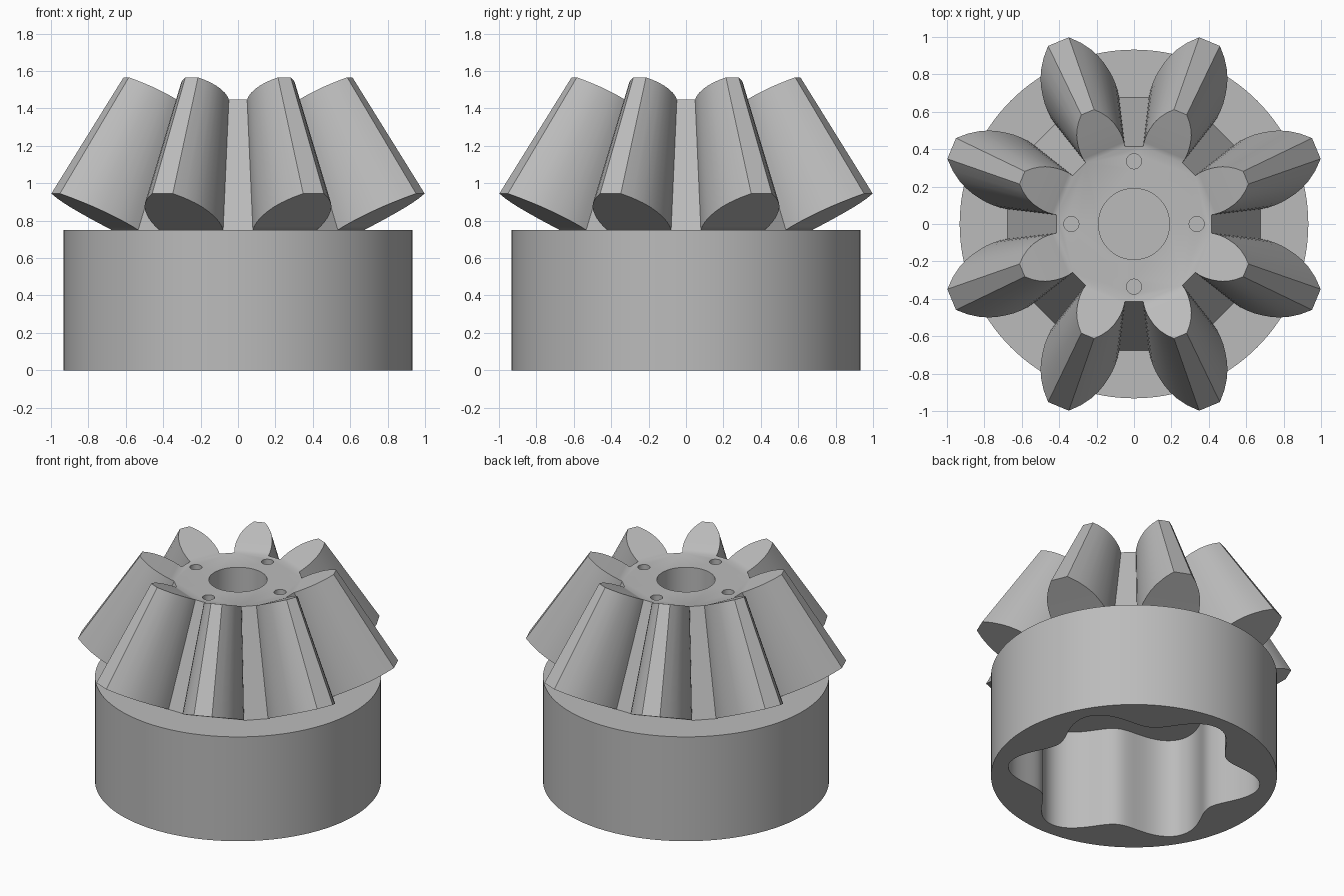
import bpy, bmesh
from math import sin, cos, asin, pi, radians

old = bpy.data.objects.get("Cube")
if old:
    bpy.data.objects.remove(old, do_unlink=True)

grey = bpy.data.materials.new("plain grey")
grey.use_nodes = True
grey.diffuse_color = (0.5, 0.5, 0.5, 1)
grey.node_tree.nodes["Principled BSDF"].inputs["Base Color"].default_value = (0.5, 0.5, 0.5, 1)


def make_object(name, bm):
    bmesh.ops.recalc_face_normals(bm, faces=bm.faces)
    mesh = bpy.data.meshes.new(name)
    bm.to_mesh(mesh)
    bm.free()
    ob = bpy.data.objects.new(name, mesh)
    bpy.context.collection.objects.link(ob)
    mesh.materials.append(grey)
    return ob


def bridge(bm, a, b):
    for i in range(len(a)):
        j = (i + 1) % len(a)
        bm.faces.new((a[i], a[j], b[j], b[i]))


def smooth(ob):
    bpy.ops.object.select_all(action='DESELECT')
    ob.select_set(True)
    bpy.context.view_layer.objects.active = ob
    bpy.ops.object.shade_smooth_by_angle(angle=radians(30))


# Round base with a six-lobed socket sunk into its underside
BASE_R, BASE_H, SOCKET_H, N = 0.932, 0.75, 0.72, 144
bm = bmesh.new()


def ring(radius_at, z):
    angles = [2 * pi * i / N for i in range(N)]
    return [bm.verts.new((radius_at(a) * cos(a), radius_at(a) * sin(a), z)) for a in angles]


def outer(a):
    return BASE_R


def lobed(a):
    return 0.735 + 0.095 * cos(6 * (a - pi / 6))


rings = [ring(outer, BASE_H), ring(outer, 0), ring(lobed, 0), ring(lobed, SOCKET_H)]
for a, b in zip(rings, rings[1:]):
    bridge(bm, a, b)
bm.faces.new(rings[0])
bm.faces.new(rings[-1])
smooth(make_object("socket_base", bm))

# Bevel gear: tooth flank as (radius, half width), tapering towards an apex
APEX, TOP_SCALE, ROOT_R, TEETH = 2.55, 0.613, 0.68, 8
FLANK = [(0.68, 0.185), (0.72, 0.193), (0.76, 0.196), (0.80, 0.195), (0.84, 0.189),
         (0.88, 0.18), (0.92, 0.166), (0.96, 0.145), (1.01, 0.108), (1.057, 0.06)]
bm = bmesh.new()


def gear_end(scale):
    """Return the outline, and fill the tooth ends and the hub disc."""
    outline, hub = [], []
    for k in range(TEETH):
        mid = 2 * pi * (k + 0.5) / TEETH
        sides = []
        for s in (-1, 1):
            side = []
            for r, t in FLANK:
                a = mid + s * asin(t / r)
                z = BASE_H + 0.517 * (r - ROOT_R)
                side.append(bm.verts.new((scale * r * cos(a), scale * r * sin(a),
                                          APEX - scale * (APEX - z))))
            sides.append(side)
        left, right = sides
        for i in range(len(FLANK) - 1):
            bm.faces.new((left[i], left[i + 1], right[i + 1], right[i]))
        outline += left + right[::-1]
        hub += [left[0], right[0]]
    bm.faces.new(hub)
    return outline


bridge(bm, gear_end(1), gear_end(TOP_SCALE))
gear = make_object("bevel_gear", bm)

# Blind centre bore and four small pin holes in the hub
bm = bmesh.new()
holes = [(0, 0, 0.19, 0.9)]
holes += [(0.335 * cos(k * pi / 2), 0.335 * sin(k * pi / 2), 0.04, 1.15) for k in range(4)]
for x, y, r, floor in holes:
    made = bmesh.ops.create_cone(bm, cap_ends=True, segments=48, radius1=r, radius2=r,
                                 depth=1.7 - floor)
    bmesh.ops.translate(bm, verts=made["verts"], vec=(x, y, (1.7 + floor) / 2))
cutter = make_object("hole_cutter", bm)
cutter.hide_render = True
cutter.hide_viewport = True

cut = gear.modifiers.new("holes", 'BOOLEAN')
cut.operation = 'DIFFERENCE'
cut.solver = 'EXACT'
cut.object = cutter
bpy.context.view_layer.update()
cut_mesh = bpy.data.meshes.new_from_object(
    gear.evaluated_get(bpy.context.evaluated_depsgraph_get()))
gear.modifiers.clear()
gear.data = cut_mesh
bpy.data.objects.remove(cutter, do_unlink=True)
smooth(gear)
